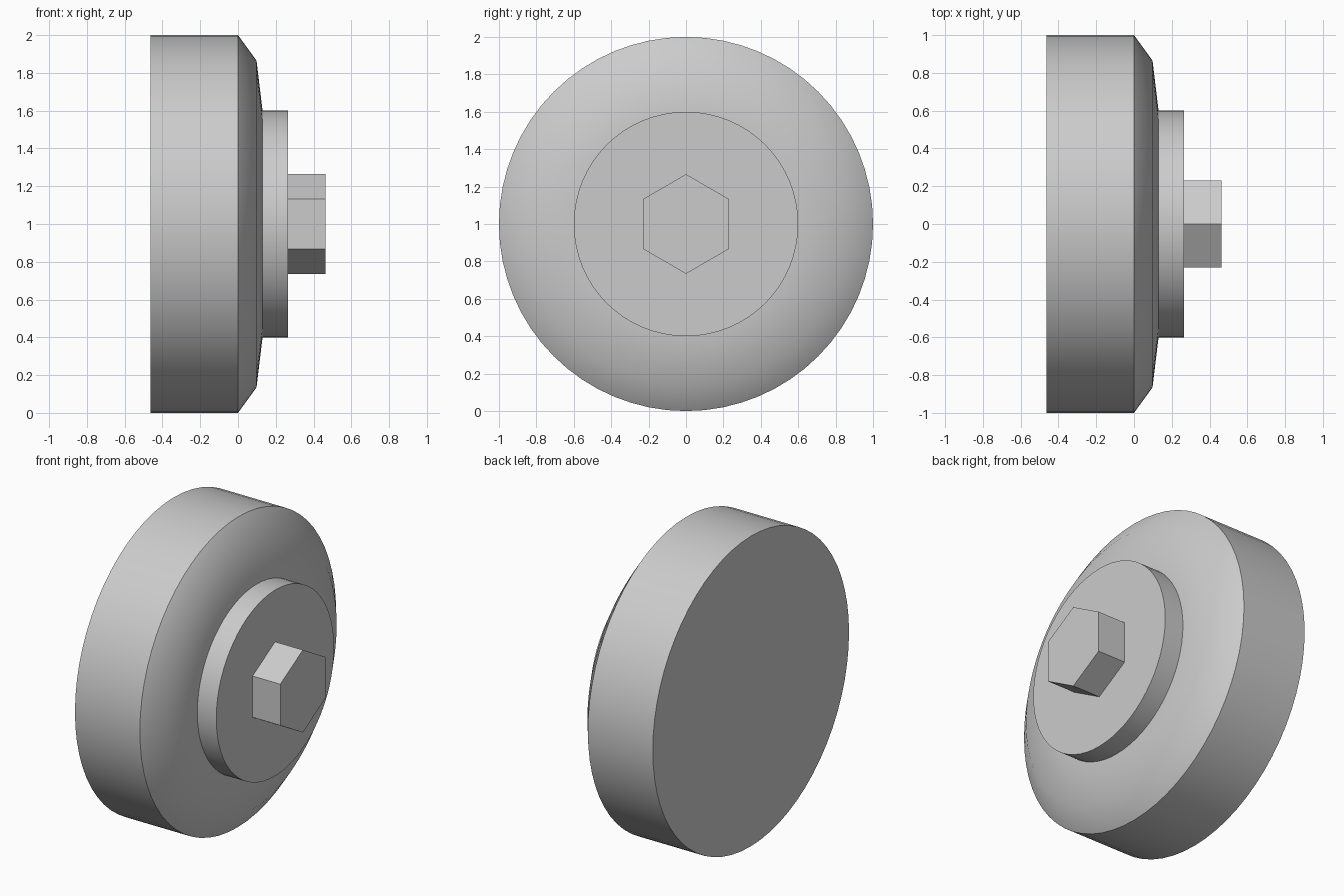
import bpy
import bmesh
from math import cos, sin, tau, radians

cube = bpy.data.objects.get("Cube")
if cube:
    bpy.data.objects.remove(cube, do_unlink=True)

# Single grey finish
grey = bpy.data.materials.new("plain_grey")
grey.use_nodes = True
colour = (0.6, 0.6, 0.6, 1.0)
grey.diffuse_color = colour
grey.node_tree.nodes["Principled BSDF"].inputs["Base Color"].default_value = colour


def turned_part(name, profile, sides, smooth=True):
    """Closed solid turned about the x axis from (x, radius) points, resting height 1."""
    bm = bmesh.new()
    rings = [[bm.verts.new((x, r * sin(tau * i / sides), 1 + r * cos(tau * i / sides)))
              for i in range(sides)] for x, r in profile]
    for a, b in zip(rings, rings[1:]):
        for i in range(sides):
            j = (i + 1) % sides
            bm.faces.new((a[i], a[j], b[j], b[i]))
    bm.faces.new(rings[0])
    bm.faces.new(rings[-1])
    bmesh.ops.recalc_face_normals(bm, faces=bm.faces)
    mesh = bpy.data.meshes.new(name)
    bm.to_mesh(mesh)
    bm.free()
    mesh.materials.append(grey)
    obj = bpy.data.objects.new(name, mesh)
    bpy.context.collection.objects.link(obj)
    if smooth:
        bpy.ops.object.select_all(action="DESELECT")
        obj.select_set(True)
        bpy.context.view_layer.objects.active = obj
        bpy.ops.object.shade_smooth_by_angle(angle=radians(40))
    return obj


# Wide disc with a soft shoulder
turned_part("disc_body", [(-0.463, 1), (0, 1), (0.098, 0.865), (0.13, 0.6)], 64)
# Raised round collar
turned_part("collar", [(0.13, 0.6), (0.265, 0.6)], 64)
# Hexagonal drive stub with corners up and down
turned_part("hex_stub", [(0.265, 0.266), (0.463, 0.266)], 6, smooth=False)
